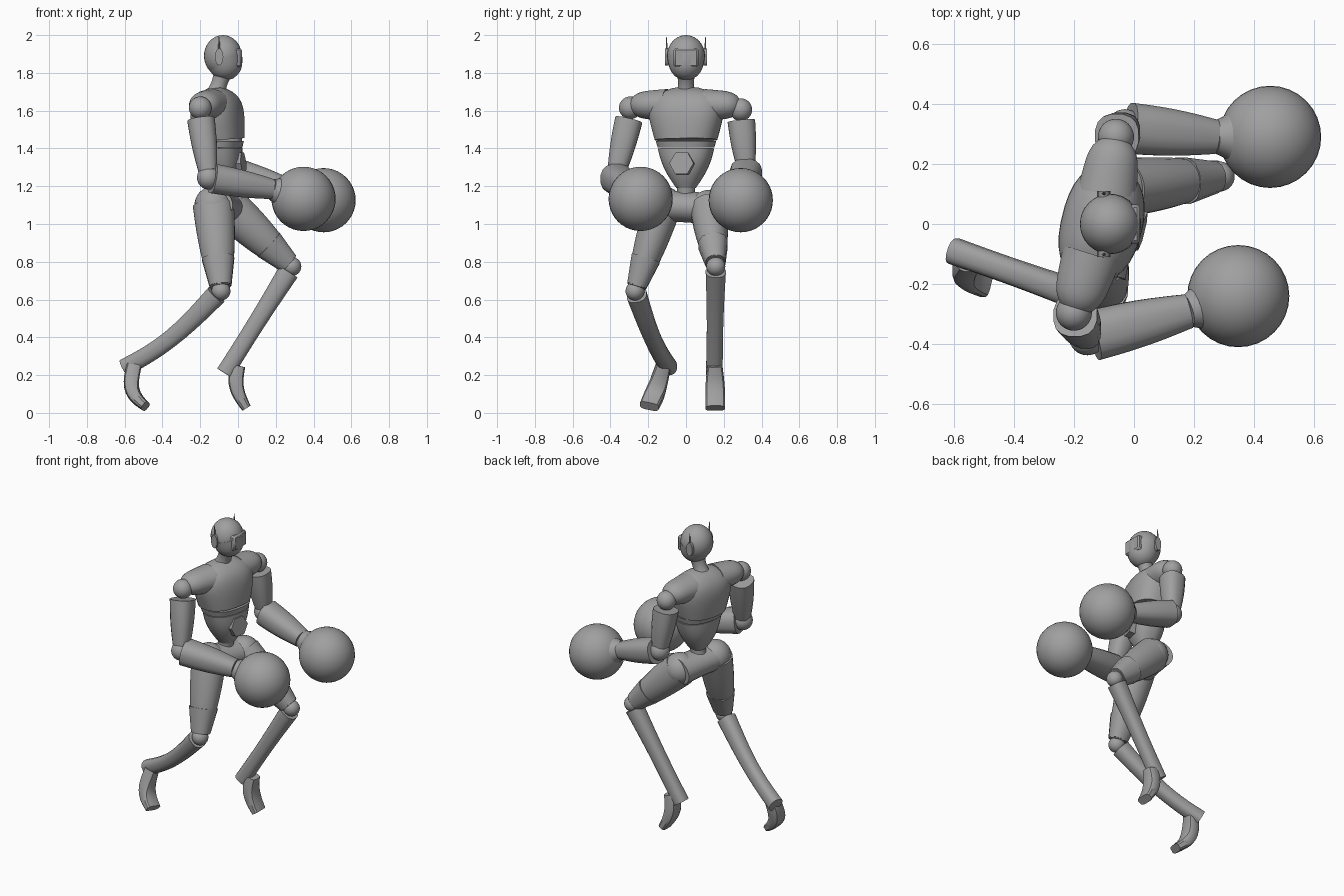
import bpy, math
from mathutils import Vector, Matrix

default_cube = bpy.data.objects.get("Cube")
if default_cube:
    bpy.data.objects.remove(default_cube)

GREY = (.35, .35, .35, 1)
grey = bpy.data.materials.new("plain_grey")
grey.use_nodes = True
grey.diffuse_color = GREY
grey.node_tree.nodes["Principled BSDF"].inputs["Base Color"].default_value = GREY

QUARTER = math.pi / 2
TURN = math.radians(-14)
STEPS = 10


def finish(obj, name):
    obj.name = name
    obj.data.materials.append(grey)
    bpy.ops.object.select_all(action='DESELECT')
    obj.select_set(True)
    bpy.context.view_layer.objects.active = obj
    bpy.ops.object.shade_smooth_by_angle(angle=math.radians(35))
    return obj


def mix(a, b, t):
    return a + (b - a) * t


def superellipse(value, power):
    return math.copysign(abs(value) ** (2 / power), value)


def limb(name, start, end, start_radius, end_radius, bulge=0, bend=(0, 0, 0),
         flat=1, end_flat=None, power=2, rounding=None, yaw=0, sides=24):
    """Tapered tube; it may bulge, bend, flatten and round off at its end."""
    start, end, bend = Vector(start), Vector(end), Vector(bend)
    if end_flat is None:
        end_flat = flat
    direction = (end - start).normalized()
    reference = Vector((1, 0, 0)) if abs(direction.y) > .7 else Vector((0, 1, 0))
    reference = Matrix.Rotation(yaw, 3, 'Z') @ reference
    verts, faces = [], []
    for step in range(STEPS + 1):
        t = step / STEPS
        wave = math.sin(math.pi * t)
        centre = start.lerp(end, t) + bend * wave
        tangent = (end - start + bend * math.pi * math.cos(math.pi * t)).normalized()
        side = (reference - tangent * reference.dot(tangent)).normalized()
        depth = tangent.cross(side) * mix(flat, end_flat, t)
        radius = mix(start_radius, end_radius, t) + bulge * wave
        if rounding:
            radius *= math.sqrt(max(.1, 1 - t ** rounding))
        for k in range(sides):
            angle = math.tau * (k + .5) / sides
            across = superellipse(math.cos(angle), power)
            deep = superellipse(math.sin(angle), power)
            verts.append(centre + (side * across + depth * deep) * radius)
    for step in range(STEPS):
        low, high = step * sides, (step + 1) * sides
        for k in range(sides):
            n = (k + 1) % sides
            faces.append((low + k, low + n, high + n, high + k))
    faces.append(tuple(reversed(range(sides))))
    faces.append(tuple(range(STEPS * sides, len(verts))))
    mesh = bpy.data.meshes.new(name)
    mesh.from_pydata(verts, [], faces)
    obj = bpy.data.objects.new(name, mesh)
    bpy.context.collection.objects.link(obj)
    return finish(obj, name)


def ball(name, centre, radius, scale=(1, 1, 1)):
    bpy.ops.mesh.primitive_uv_sphere_add(segments=32, ring_count=20, radius=radius, location=centre)
    bpy.context.object.scale = scale
    return finish(bpy.context.object, name)


def disc(name, centre, radius, thickness, rotation, sides):
    bpy.ops.mesh.primitive_cylinder_add(vertices=sides, radius=radius, depth=thickness,
                                        location=centre, rotation=rotation)
    return finish(bpy.context.object, name)


# Head, jaw, visor and neck
ball("head", (-.08, 0, 1.89), .1, (1, 1, 1.1))
limb("jaw", (-.075, 0, 1.88), (-.045, 0, 1.765), .1, .06, bulge=.006, rounding=6)
bpy.ops.mesh.primitive_cube_add(size=1, location=(-.01, 0, 1.88))
visor = bpy.context.object
visor.scale = (.06, .13, .1)
bpy.ops.object.transform_apply(location=False, rotation=False)
visor.modifiers.new("soft_edges", 'BEVEL').width = .01
finish(visor, "visor")
limb("neck", (-.12, 0, 1.68), (-.08, 0, 1.8), .055, .05, bulge=-.01)

# Ears and antennae
for word, sign in (("front", -1), ("back", 1)):
    ear = Vector((-.1, sign * .1, 1.885))
    disc(word + "_ear", ear, .045, .02, (QUARTER, 0, 0), 12).scale.x = .5
    limb(word + "_antenna", ear, ear + Vector((0, sign * .004, .105)), .009, .002, sides=6)

# Torso
torso_style = dict(power=2.4, yaw=TURN, sides=32)
limb("chest", (-.1, 0, 1.445), (-.12, 0, 1.72), .165, .23, flat=.78, end_flat=.55,
     bulge=.005, rounding=5, **torso_style)
limb("belt", (-.095, 0, 1.405), (-.095, 0, 1.44), .15, .16, flat=.75, **torso_style)
limb("abdomen", (-.085, 0, 1.19), (-.09, 0, 1.4), .05, .15, flat=1, end_flat=.72,
     bulge=.015, **torso_style)
disc("belly_plate", (.01, -.02, 1.32), .066, .04, (0, QUARTER - .1, TURN), 6)
limb("waist_joint", (-.1, 0, 1.08), (-.085, 0, 1.21), .07, .05, bulge=-.01)


def arm(word, root, shoulder, elbow, wrist, glove):
    """Shoulder cap, sleeved upper arm, elbow, forearm, cuff and round glove."""
    root, shoulder, elbow, wrist, glove = map(Vector, (root, shoulder, elbow, wrist, glove))
    cap = shoulder.copy()
    cap.z = root.z
    limb(word + "_shoulder", root, cap, .1, .08, flat=.85, rounding=6)
    ball(word + "_shoulder_ball", shoulder + Vector((0, 0, .03)), .06)
    limb(word + "_upper_arm", shoulder.lerp(elbow, .1), shoulder.lerp(elbow, .9),
         .074, .05, bulge=.005, power=2.5, sides=16)
    ball(word + "_elbow", elbow, .062)
    limb(word + "_forearm", elbow.lerp(wrist, .06), wrist, .086, .058,
         bulge=.006, flat=.93, power=2.5, sides=16)
    limb(word + "_cuff", wrist, wrist.lerp(glove, .6), .055, .14, bulge=-.012)
    ball(word + "_glove", glove, .17)


arm("front", (-.14, -.1, 1.63), (-.2, -.295, 1.585), (-.155, -.375, 1.245),
    (.18, -.29, 1.185), (.347, -.24, 1.133))
arm("back", (-.09, .1, 1.63), (-.06, .29, 1.575), (-.03, .32, 1.275),
    (.27, .29, 1.185), (.453, .29, 1.126))


def leg(word, hip, knee, heel, ankle, toe, sag, instep):
    """Hip, thigh with knee collar, knee, shin flaring at the heel, hanging foot."""
    hip, knee, heel = map(Vector, (hip, knee, heel))
    ball(word + "_hip", hip, .1)
    limb(word + "_thigh", hip, hip.lerp(knee, .95), .098, .05, bulge=.01, flat=1.12)
    limb(word + "_knee_collar", hip.lerp(knee, .62), hip.lerp(knee, .94),
         .08, .054, flat=1.1, power=2.4, sides=12)
    ball(word + "_knee", knee, .05)
    limb(word + "_shin", knee.lerp(heel, .05), heel, .054, .045, bulge=-.005,
         bend=sag, flat=1.06, power=2.5, sides=16)
    limb(word + "_foot", ankle, toe, .04, .052, bend=instep, flat=1, end_flat=.5,
         bulge=.006, power=3.5, sides=12)


# Pelvis and legs
limb("pelvis", (-.13, -.16, 1.1), (-.05, .16, 1.08), .105, .105, flat=.82, bulge=-.005)
leg("front", (-.13, -.12, 1.1), (-.09, -.27, .645), (-.6, -.09, .24),
    (-.55, -.12, .25), (-.49, -.195, .035), (0, 0, -.04), (-.04, 0, -.02))
leg("back", (-.04, .12, 1.08), (.285, .158, .775), (-.07, .15, .21),
    (0, .153, .25), (.045, .155, .025), (0, 0, 0), (-.03, 0, 0))
